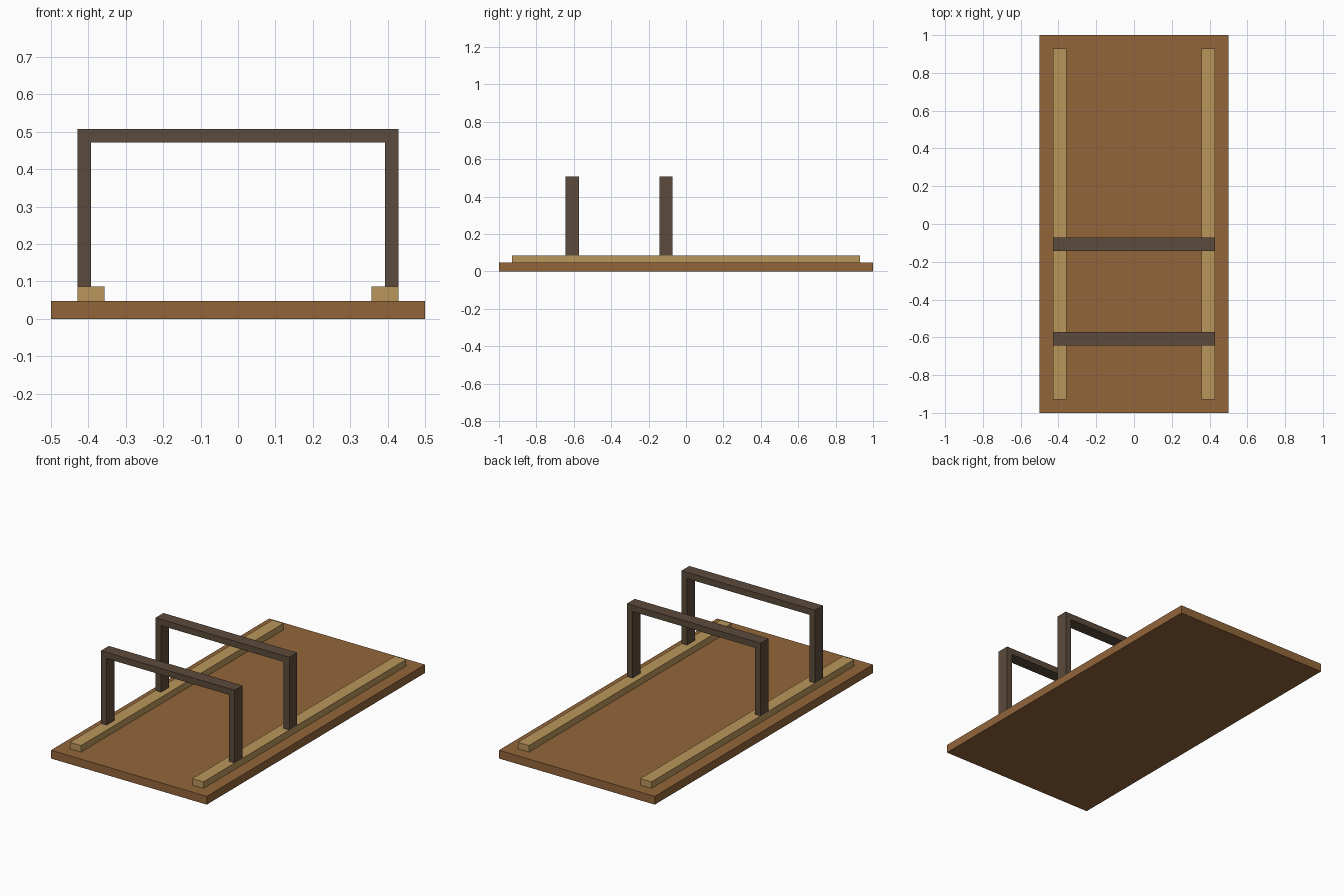
import bpy
import bmesh

cube = bpy.data.objects.get("Cube")
if cube:
    bpy.data.objects.remove(cube, do_unlink=True)


def material(name, rgb):
    mat = bpy.data.materials.new(name)
    mat.use_nodes = True
    colour = (*rgb, 1)
    mat.diffuse_color = colour
    mat.node_tree.nodes["Principled BSDF"].inputs["Base Color"].default_value = colour
    return mat


def prism(name, outline, y0, y1, mat):
    """Extrude an x-z outline from y0 to y1."""
    bm = bmesh.new()
    face = bm.faces.new([bm.verts.new((x, y0, z)) for x, z in outline])
    grown = bmesh.ops.extrude_face_region(bm, geom=[face])["geom"]
    verts = [v for v in grown if isinstance(v, bmesh.types.BMVert)]
    bmesh.ops.translate(bm, verts=verts, vec=(0, y1 - y0, 0))
    bmesh.ops.recalc_face_normals(bm, faces=bm.faces)
    mesh = bpy.data.meshes.new(name)
    bm.to_mesh(mesh)
    bm.free()
    mesh.materials.append(mat)
    obj = bpy.data.objects.new(name, mesh)
    bpy.context.collection.objects.link(obj)
    return obj


def rect(x0, x1, z0, z1):
    return [(x0, z0), (x1, z0), (x1, z1), (x0, z1)]


brown = material("brown wood", (0.288, 0.130, 0.042))
tan = material("tan wood", (0.491, 0.305, 0.102))
dark = material("dark brown", (0.107, 0.070, 0.045))

BASE_TOP, RAIL_TOP, HOOP_TOP = 0.048, 0.086, 0.508
OUTER, RAIL_INNER, BAR = 0.429, 0.357, 0.036

# Flat base board
prism("base_board", rect(-0.5, 0.5, 0, BASE_TOP), -1, 1, brown)

# Long rails on both sides
for side, x0, x1 in (("left", RAIL_INNER, OUTER), ("right", -OUTER, -RAIL_INNER)):
    prism(side + "_rail", rect(x0, x1, BASE_TOP, RAIL_TOP), -0.929, 0.929, tan)

# Square hoops standing on the rails
inner, under = OUTER - BAR, HOOP_TOP - BAR
half = [(inner, under), (inner, RAIL_TOP), (OUTER, RAIL_TOP), (OUTER, HOOP_TOP)]
hoop = half + [(-x, z) for x, z in reversed(half)]
for name, y in (("front_hoop", -0.607), ("middle_hoop", -0.107)):
    prism(name, hoop, y - BAR, y + BAR, dark)
